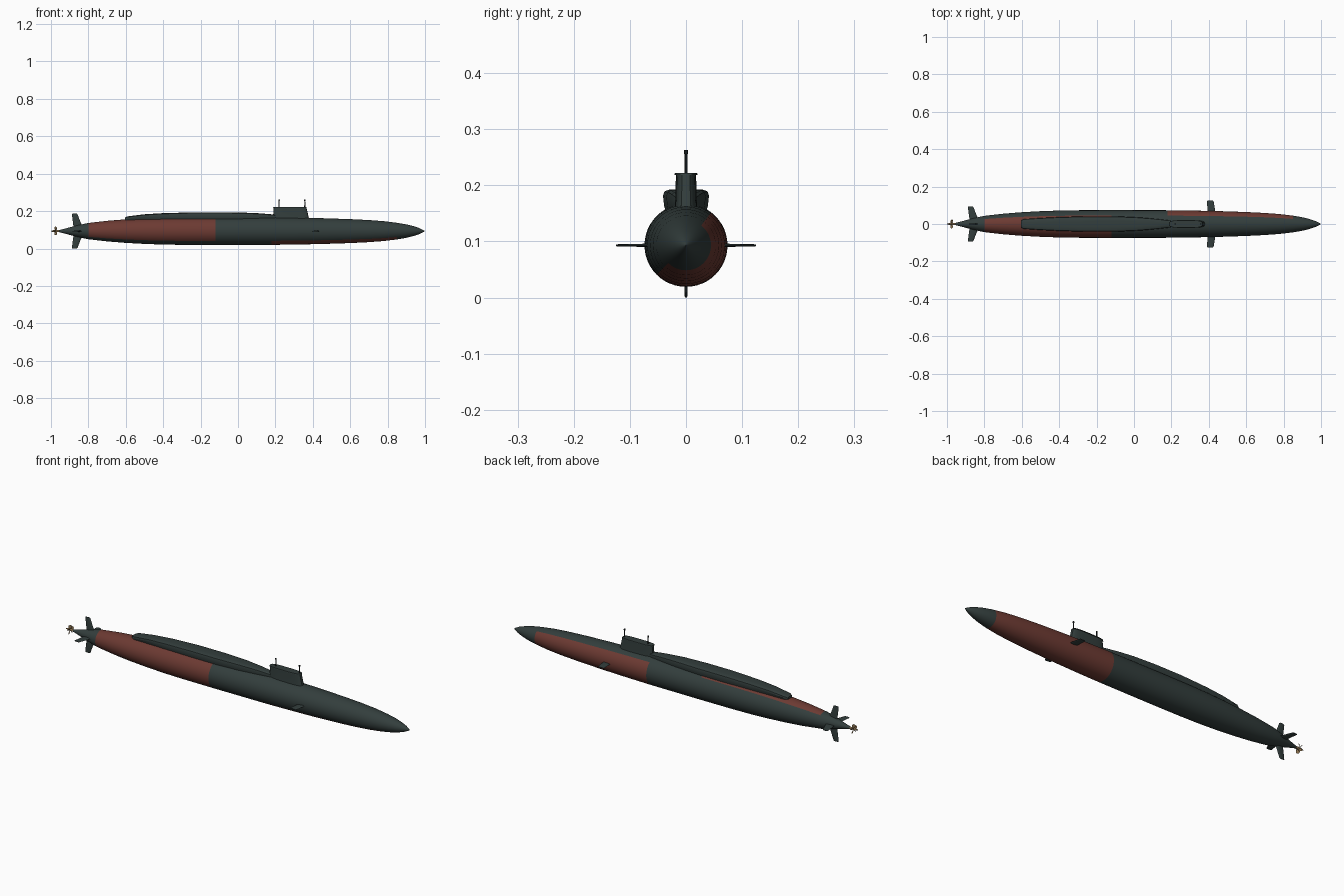
import bpy, bmesh, math
from mathutils import Vector

if "Cube" in bpy.data.objects:
    bpy.data.objects.remove(bpy.data.objects["Cube"])

AXIS = 0.093  # height of the hull centre line


def material(name, rgb):
    m = bpy.data.materials.new(name)
    m.diffuse_color = (*rgb, 1)
    m.use_nodes = True
    m.node_tree.nodes["Principled BSDF"].inputs["Base Color"].default_value = m.diffuse_color
    return m


DARK = material("dark_grey_green", (0.033, 0.048, 0.046))
RED = material("rust_red", (0.15, 0.042, 0.032))
BRONZE = material("bronze", (0.26, 0.17, 0.08))
BLACK = material("mast_black", (0.015, 0.02, 0.02))


def loft(name, rings, mats, smooth=True):
    """Skin a list of equal-length closed rings and cap both ends."""
    bm = bmesh.new()
    rows = [[bm.verts.new(p) for p in ring] for ring in rings]
    n = len(rows[0])
    for a, b in zip(rows, rows[1:]):
        for i in range(n):
            j = (i + 1) % n
            bm.faces.new((a[i], a[j], b[j], b[i]))
    bm.faces.new(rows[0])
    bm.faces.new(rows[-1])
    bmesh.ops.recalc_face_normals(bm, faces=bm.faces)
    me = bpy.data.meshes.new(name)
    bm.to_mesh(me)
    bm.free()
    ob = bpy.data.objects.new(name, me)
    bpy.context.collection.objects.link(ob)
    for m in mats:
        me.materials.append(m)
    if smooth:
        bpy.ops.object.select_all(action='DESELECT')
        ob.select_set(True)
        bpy.context.view_layer.objects.active = ob
        bpy.ops.object.shade_smooth_by_angle(angle=math.radians(35))
    return ob


def circle_x(x, r, n, z=AXIS):
    return [(x, r * math.cos(2 * math.pi * i / n), z + r * math.sin(2 * math.pi * i / n))
            for i in range(n)]


# Hull: revolved profile (x, radius)
profile = [(-0.96, 0.005), (-0.93, 0.012), (-0.88, 0.0255), (-0.84, 0.035), (-0.8, 0.0435),
           (-0.7, 0.055), (-0.6, 0.063), (-0.5, 0.0685), (-0.4, 0.072), (-0.3, 0.0735),
           (-0.12, 0.074), (0.18, 0.0735), (0.3, 0.072), (0.45, 0.069), (0.6, 0.064),
           (0.7, 0.059), (0.78, 0.053), (0.85, 0.0445), (0.9, 0.036), (0.94, 0.026),
           (0.97, 0.016), (0.99, 0.006), (0.998, 0.001)]
hull = loft("hull", [circle_x(x, r, 48) for x, r in profile], [DARK, RED])
# Painted patches: one on the rear front side, one on the fore back side
for f in hull.data.polygons:
    c = f.center
    a = math.degrees(math.atan2(c.z - AXIS, c.y))
    if -0.8 < c.x < -0.12 and (52.5 < a or a < -135):
        f.material_index = 1
    elif 0.18 < c.x < 0.85 and -135 < a < 52.5:
        f.material_index = 1

# Raised deck behind the sail (x, half width, top height)
deck = [(-0.605, 0.018, 0.166), (-0.59, 0.026, 0.172), (-0.5, 0.032, 0.183), (-0.4, 0.037, 0.189),
        (-0.25, 0.041, 0.193), (-0.1, 0.041, 0.193), (0.03, 0.035, 0.192), (0.12, 0.027, 0.188),
        (0.19, 0.019, 0.182), (0.2, 0.016, 0.179)]


def deck_ring(x, w, h):
    half = [(0.8 * w, 0.142), (0.95 * w, 0.163), (w, h - 0.012), (0.94 * w, h - 0.004),
            (0.75 * w, h - 0.001), (0.3 * w, h)]
    return [(x, y, z) for y, z in half] + [(x, -y, z) for y, z in reversed(half)]


loft("missile_deck", [deck_ring(*d) for d in deck], [DARK])


# Sail: rounded plan shape, raked leading edge
def plan(x0, x1, w, z, n=28):
    pts = []
    for i in range(n):
        t = 2 * math.pi * i / n
        c, s = math.cos(t), math.sin(t)
        pts.append(((x0 + x1) / 2 + (x1 - x0) / 2 * math.copysign(abs(c) ** 0.6, c),
                    w * math.copysign(abs(s) ** 0.6, s), z))
    return pts


loft("sail", [plan(0.187, 0.382, 0.021, 0.15), plan(0.188, 0.376, 0.019, 0.175),
              plan(0.19, 0.366, 0.018, 0.219)], [DARK])
loft("sail_cap", [plan(0.187, 0.368, 0.021, 0.218), plan(0.188, 0.366, 0.02, 0.2215)], [DARK])


# Masts with sensor heads
def tube_z(x, r, z, n=10):
    return [(x + r * math.cos(2 * math.pi * i / n), r * math.sin(2 * math.pi * i / n), z)
            for i in range(n)]


for k, x in enumerate((0.22, 0.357)):
    steps = [(0.003, 0.21), (0.0025, 0.255), (0.0042, 0.256), (0.0042, 0.262), (0.003, 0.263)]
    loft(f"mast_{k + 1}", [tube_z(x, r, z) for r, z in steps], [BLACK])


# Fins: lens sections running outward from the centre line
def fin(name, direction, x, stations):
    d = Vector(direction)
    side = d.cross(Vector((1, 0, 0)))
    rings = []
    for r, back, front, t in stations:
        ring = []
        for u, v in ((0, 0), (0.3, 0.7), (0.7, 1), (0.92, 0.7), (1, 0), (0.92, -0.7), (0.7, -1), (0.3, -0.7)):
            ring.append(Vector((x + back + u * (front - back), 0, AXIS)) + d * r + side * (v * t))
        rings.append(ring)
    loft(name, rings, [DARK])


stern = [(0.012, -0.878 + 0.87, 0.045, 0.004), (0.05, -0.013, 0.027, 0.0035),
         (0.09, -0.018, 0.012, 0.0025), (0.093, -0.016, 0.008, 0.002)]
bow = [(0.06, -0.018, 0.024, 0.003), (0.12, -0.022, 0.014, 0.002), (0.125, -0.02, 0.01, 0.0015)]
for name, d in (("upper_rudder", (0, 0, 1)), ("lower_rudder", (0, 0, -1)),
                ("left_stern_plane", (0, -1, 0)), ("right_stern_plane", (0, 1, 0))):
    fin(name, d, -0.87, stern)
for name, d in (("left_bow_plane", (0, -1, 0)), ("right_bow_plane", (0, 1, 0))):
    fin(name, d, 0.412, bow)

# Propeller: hub and five twisted blades
loft("propeller_hub", [circle_x(x, r, 14) for x, r in
                       ((-1.0, 0.001), (-0.992, 0.004), (-0.98, 0.006), (-0.955, 0.006))], [BRONZE])
for k in range(5):
    t = math.pi / 2 + 2 * math.pi * k / 5
    d = Vector((0, math.cos(t), math.sin(t)))
    s = d.cross(Vector((1, 0, 0)))
    rings = []
    for r, w, tw in ((0.003, 0.005, 0.9), (0.012, 0.009, 0.8), (0.02, 0.008, 0.65), (0.024, 0.003, 0.55)):
        chord = Vector((math.cos(tw), 0, 0)) + s * math.sin(tw)
        thick = d.cross(chord) * 0.0008
        base = Vector((-0.975, 0, AXIS)) + d * r
        rings.append([base - chord * w, base + thick, base + chord * w, base - thick])
    loft(f"propeller_blade_{k + 1}", rings, [BRONZE])
